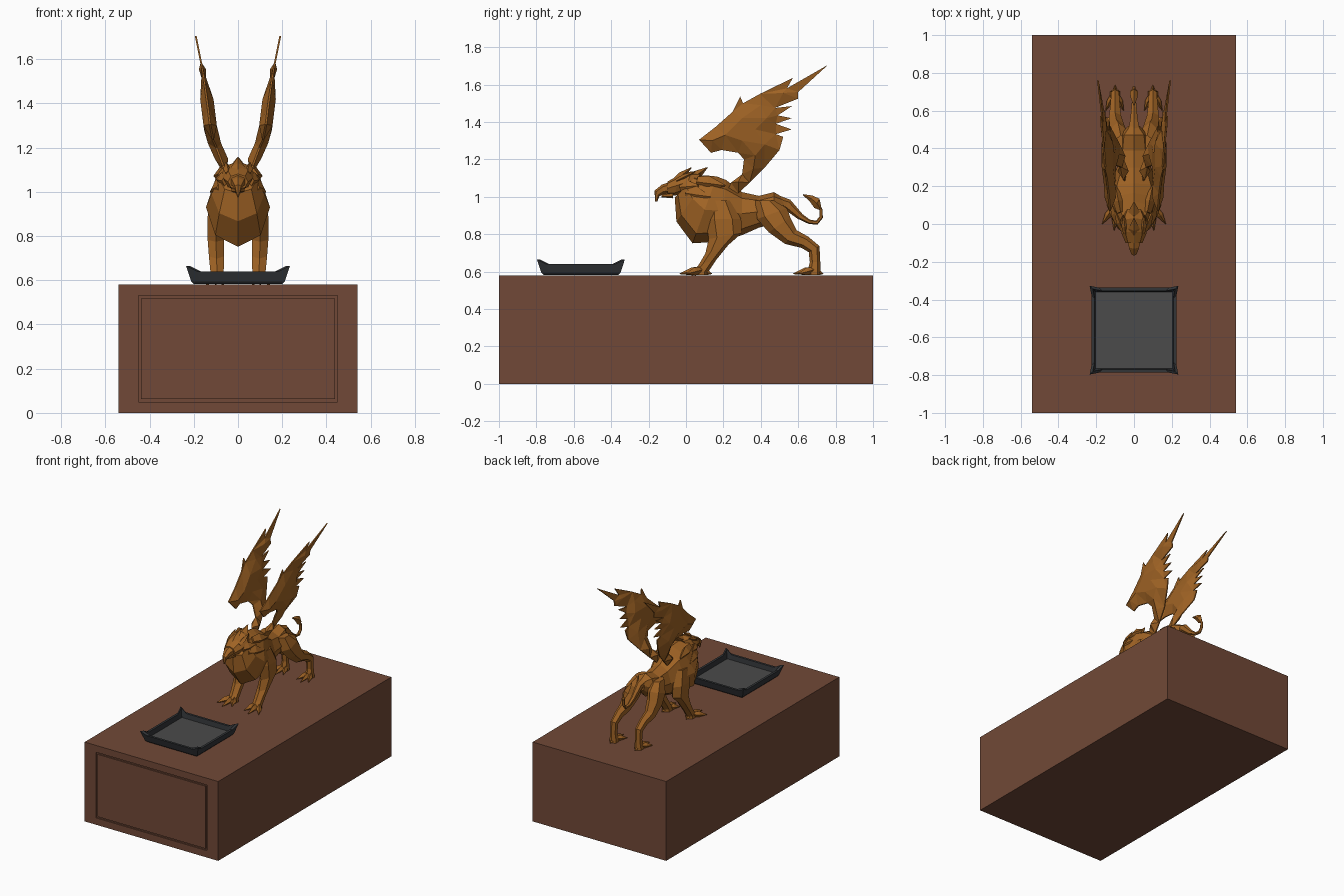
import bpy, bmesh, math
from mathutils import Vector, geometry


def material(name, rgb):
    m = bpy.data.materials.new(name)
    m.diffuse_color = (*rgb, 1)
    return m


BRONZE = material("bronze", (0.35, 0.125, 0.018))
WOOD = material("brown wood", (0.165, 0.066, 0.038))
IRON = material("dark iron", (0.032, 0.035, 0.039))
SLATE = material("grey plate", (0.07, 0.07, 0.07))


def finish(name, bm, *mats):
    bmesh.ops.recalc_face_normals(bm, faces=bm.faces)
    mesh = bpy.data.meshes.new(name)
    bm.to_mesh(mesh)
    bm.free()
    for m in mats:
        mesh.materials.append(m)
    ob = bpy.data.objects.new(name, mesh)
    bpy.context.collection.objects.link(ob)
    return ob


def skin(name, rings, *mats):
    """Bridge successive rings of points and cap both ends."""
    bm = bmesh.new()
    vs = [[bm.verts.new(p) for p in r] for r in rings]
    n = len(vs[0])
    for a, b in zip(vs, vs[1:]):
        for i in range(n):
            j = (i + 1) % n
            bm.faces.new((a[i], a[j], b[j], b[i]))
    bm.faces.new(vs[0])
    cap = bm.faces.new(vs[-1])
    cap.material_index = len(mats) - 1
    return finish(name, bm, *mats)


def tube(name, sections, sides=6, side=1):
    """Loft of elliptical sections (x, y, z, half width, half height, tilt)."""
    rings = []
    for x, y, z, w, h, tilt in sections:
        t = math.radians(tilt)
        up = Vector((0, math.sin(t), math.cos(t)))
        rings.append([Vector((side * x, y, z)) + up * h * math.sin(a) + Vector((w * math.cos(a), 0, 0))
                      for a in (math.tau * i / sides + math.pi / 2 for i in range(sides))])
    return skin(name, rings, BRONZE)


def spike(name, a, b, w, h, side=1):
    """Flat diamond feather or claw from a, widest a third along, to point b."""
    a, b = Vector(a), Vector(b)
    a.x *= side
    b.x *= side
    d = (b - a).normalized()
    s = d.cross(Vector((0, 0, 1))).normalized()
    u = s.cross(d)
    rings = []
    for f, k in ((0, 0.7), (0.4, 1), (1, 0.08)):
        c = a.lerp(b, f)
        rings.append([c + s * w * k, c + u * h * k, c - s * w * k, c - u * h * k])
    return skin(name, rings, BRONZE)


# Plinth with a grooved panel on the front
def rect(hx, z0, z1, y):
    return [(-hx, y, z0), (hx, y, z0), (hx, y, z1), (-hx, y, z1)]


skin("plinth", [rect(.54, 0, .58, 1), rect(.54, 0, .58, -1), rect(.45, .05, .53, -1),
                rect(.45, .05, .53, -.99), rect(.438, .062, .518, -.99), rect(.438, .062, .518, -1)], WOOD)


# Offering tray with raised corners
def tray_ring(r, z, out=0.0, lift=0.0):
    pts = []
    for sx, sy in ((1, 1), (-1, 1), (-1, -1), (1, -1)):
        near = [(sx * r, sy * (r - .04), z), (sx * (r + out), sy * (r + out), z + lift),
                (sx * (r - .04), sy * r, z)]
        pts += near if sx * sy > 0 else near[::-1]
    return [(x, y - .562, z) for x, y, z in pts]


skin("tray", [tray_ring(.2, .582), tray_ring(.212, .595), tray_ring(.225, .64, .01, .025),
              tray_ring(.208, .64, .01, .025), tray_ring(.203, .605)], IRON, SLATE)

# Body, from rump to neck
tube("body", [(0, .52, .955, .03, .04, 0), (0, .47, .94, .075, .085, 0), (0, .39, .92, .085, .085, 0),
              (0, .30, .91, .09, .115, 0), (0, .20, .925, .125, .165, 5), (0, .10, .93, .145, .19, 20),
              (0, .035, .99, .12, .15, 35), (0, .0, 1.055, .085, .085, 45)], 8)

# Head with hooked beak
tube("head", [(0, .06, 1.09, .05, .045, 30), (0, .01, 1.08, .075, .06, 20), (0, -.05, 1.06, .066, .055, 10),
              (0, -.10, 1.045, .045, .036, 0)], 8)
tube("upper_beak", [(0, -.085, 1.05, .042, .03, 0), (0, -.125, 1.04, .03, .025, -10),
                    (0, -.155, 1.018, .016, .02, -40), (0, -.16, .975, .003, .006, -80)])
tube("lower_beak", [(0, -.07, 1.01, .035, .018, 0), (0, -.13, 1.005, .012, .008, 0)])
spike("crest_feather", (0, -.06, 1.085), (0, .03, 1.157), .03, .02)
spike("nape_feather", (0, .02, 1.09), (0, .115, 1.157), .035, .025)

# Tail and tuft
tube("tail", [(0, .47, .975, .04, .04, 10), (0, .54, .96, .024, .03, 35), (0, .61, .895, .016, .018, 45),
              (0, .66, .866, .012, .012, 10), (0, .70, .862, .011, .011, -20), (0, .722, .89, .01, .01, -70),
              (0, .722, .93, .009, .009, -110), (0, .705, .955, .008, .008, -140)])
tube("tail_tuft", [(0, .718, .935, .008, .008, -130), (0, .70, .965, .022, .028, -150),
                   (0, .67, .99, .018, .018, -155), (0, .625, 1.012, .002, .002, -155)], 4)

# Wing outline, inner ridge points and sideways lean, as (y, z)
OUTLINE = [(.22, 1.03), (.24, 1.075), (.30, 1.12), (.31, 1.20), (.28, 1.235), (.19, 1.25), (.134, 1.235),
           (.07, 1.305), (.16, 1.375), (.25, 1.455), (.29, 1.535), (.305, 1.50), (.395, 1.55), (.572, 1.636),
           (.54, 1.58), (.76, 1.706), (.60, 1.56), (.60, 1.525), (.476, 1.475), (.567, 1.485), (.49, 1.435),
           (.565, 1.42), (.48, 1.39), (.565, 1.36), (.48, 1.335), (.52, 1.32), (.50, 1.25), (.42, 1.155),
           (.34, 1.075), (.28, 1.02)]
RIDGE = [(.14, 1.30), (.21, 1.33), (.30, 1.30), (.37, 1.22), (.36, 1.15), (.28, 1.08), (.30, 1.42),
         (.37, 1.36), (.42, 1.28), (.40, 1.49), (.52, 1.555), (.43, 1.42)]
LEAN = [(.95, .03), (1.03, .045), (1.15, .075), (1.25, .12), (1.4, .138), (1.55, .16), (1.75, .2)]


def lean(z):
    for (z0, x0), (z1, x1) in zip(LEAN, LEAN[1:]):
        if z <= z1:
            return x0 + (x1 - x0) * (z - z0) / (z1 - z0)


def wing(side):
    n = len(OUTLINE)
    pts = [Vector(p) for p in OUTLINE + RIDGE]
    co, _, tris, *_ = geometry.delaunay_2d_cdt(pts, [(i, (i + 1) % n) for i in range(n)], [], 1, 1e-5)
    bm = bmesh.new()
    rows = []
    for s in (-1, 1):
        row = []
        for i, (y, z) in enumerate(co):
            half = .004 if i < n else (.016 if z > 1.48 else .03)
            row.append(bm.verts.new((side * (lean(z) + s * half), y, z)))
        rows.append(row)
        for t in tris:
            bm.faces.new([row[i] for i in t])
    for i in range(n):
        j = (i + 1) % n
        bm.faces.new((rows[0][i], rows[0][j], rows[1][j], rows[1][i]))
    finish("wing", bm, BRONZE)


for s in (-1, 1):
    wing(s)
    # Neck ruff and brow feathers
    spike("brow_feather", (.045, -.05, 1.085), (.055, .05, 1.135), .018, .016, s)
    spike("cheek_feather", (.06, -.03, 1.05), (.10, .07, 1.06), .02, .035, s)
    spike("ruff_feather", (.08, .0, 1.02), (.125, .13, 1.0), .025, .045, s)
    spike("shoulder_feather", (.07, .06, 1.08), (.10, .21, 1.06), .03, .04, s)
    # Front leg
    tube("front_leg", [(.09, .18, .98, .035, .06, 90), (.10, .20, .88, .045, .095, 90),
                       (.10, .21, .79, .043, .09, 80), (.097, .165, .72, .04, .065, 70),
                       (.095, .115, .65, .035, .048, 75), (.095, .08, .60, .034, .04, 90),
                       (.095, .08, .582, .034, .04, 90)], 6, s)
    # Hind leg
    tube("hind_leg", [(.07, .42, .98, .035, .05, 90), (.085, .46, .91, .05, .085, 70),
                      (.095, .50, .85, .048, .07, 55), (.10, .56, .785, .036, .048, 40),
                      (.10, .635, .757, .028, .035, 30), (.10, .685, .72, .024, .033, 60),
                      (.10, .69, .65, .022, .028, 90), (.10, .685, .60, .03, .035, 90),
                      (.10, .685, .582, .03, .035, 90)], 6, s)
    # Splayed toes and heels
    for x, y in ((.05, .0), (.105, -.035), (.168, .0)):
        spike("front_toe", (.095 + (x - .095) * .3, .08, .61), (x, y, .588), .018, .022, s)
    for x, y in ((.055, .60), (.105, .572), (.15, .60)):
        spike("hind_toe", (.10 + (x - .10) * .3, .68, .61), (x, y, .588), .016, .02, s)
    spike("front_heel", (.095, .08, .605), (.10, .14, .588), .015, .018, s)
    spike("hind_heel", (.10, .68, .605), (.10, .735, .588), .015, .018, s)
